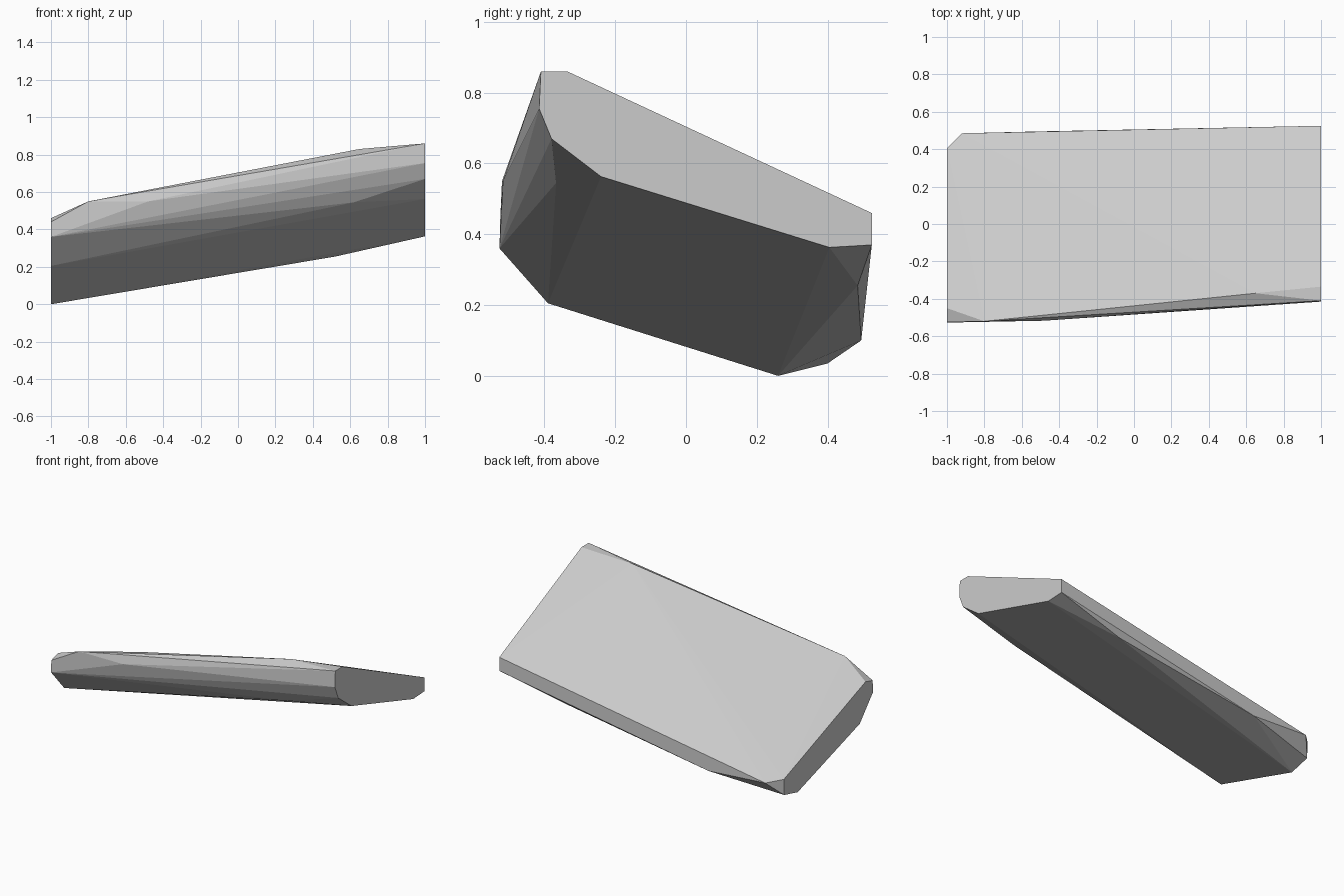
import bpy
import bmesh
from math import radians

# Remove the default cube
default_cube = bpy.data.objects.get("Cube")
if default_cube:
    bpy.data.objects.remove(default_cube, do_unlink=True)


def make_material(name, colour):
    material = bpy.data.materials.new(name)
    material.use_nodes = True
    material.diffuse_color = colour
    shader = next(n for n in material.node_tree.nodes if n.type == "BSDF_PRINCIPLED")
    shader.inputs["Base Color"].default_value = colour
    return material


def make_hull(name, points, material):
    """Wrap a faceted convex shell around the corner points."""
    bm = bmesh.new()
    for point in points:
        bm.verts.new(point)
    result = bmesh.ops.convex_hull(bm, input=bm.verts)
    unused = [g for g in result["geom_interior"] if isinstance(g, bmesh.types.BMVert)]
    bmesh.ops.delete(bm, geom=unused, context="VERTS")
    # Merge coplanar triangles into clean flat faces
    bmesh.ops.dissolve_limit(bm, angle_limit=radians(1), verts=bm.verts, edges=bm.edges)
    bmesh.ops.recalc_face_normals(bm, faces=bm.faces)
    mesh = bpy.data.meshes.new(name)
    bm.to_mesh(mesh)
    bm.free()
    mesh.materials.append(material)
    slab = bpy.data.objects.new(name, mesh)
    bpy.context.collection.objects.link(slab)
    return slab


# Flat cut ends as (y, z) outlines
left_end = [(-.41, .86), (-.335, .86), (.525, .46), (.525, .37),
            (.405, .363), (-.24, .563), (-.38, .67), (-.415, .755)]
right_end = [(-.525, .44), (-.45, .46), (.405, .14), (.4, .035),
             (.26, 0), (-.39, .205), (-.527, .36)]

# Chipped corners along the long sides
front_chips = [(-.8, -.52, .55), (-.48, -.517, .55), (.65, -.37, .83), (.62, -.367, .545)]
back_chips = [(-.92, .485, .125), (-.51, .495, .1), (.52, .485, .255)]

corners = front_chips + back_chips
for x, outline in ((1, left_end), (-1, right_end)):
    corners += [(x, y, z) for y, z in outline]

stone_grey = make_material("stone_grey", (.6, .6, .6, 1))
make_hull("stone_slab", corners, stone_grey)
